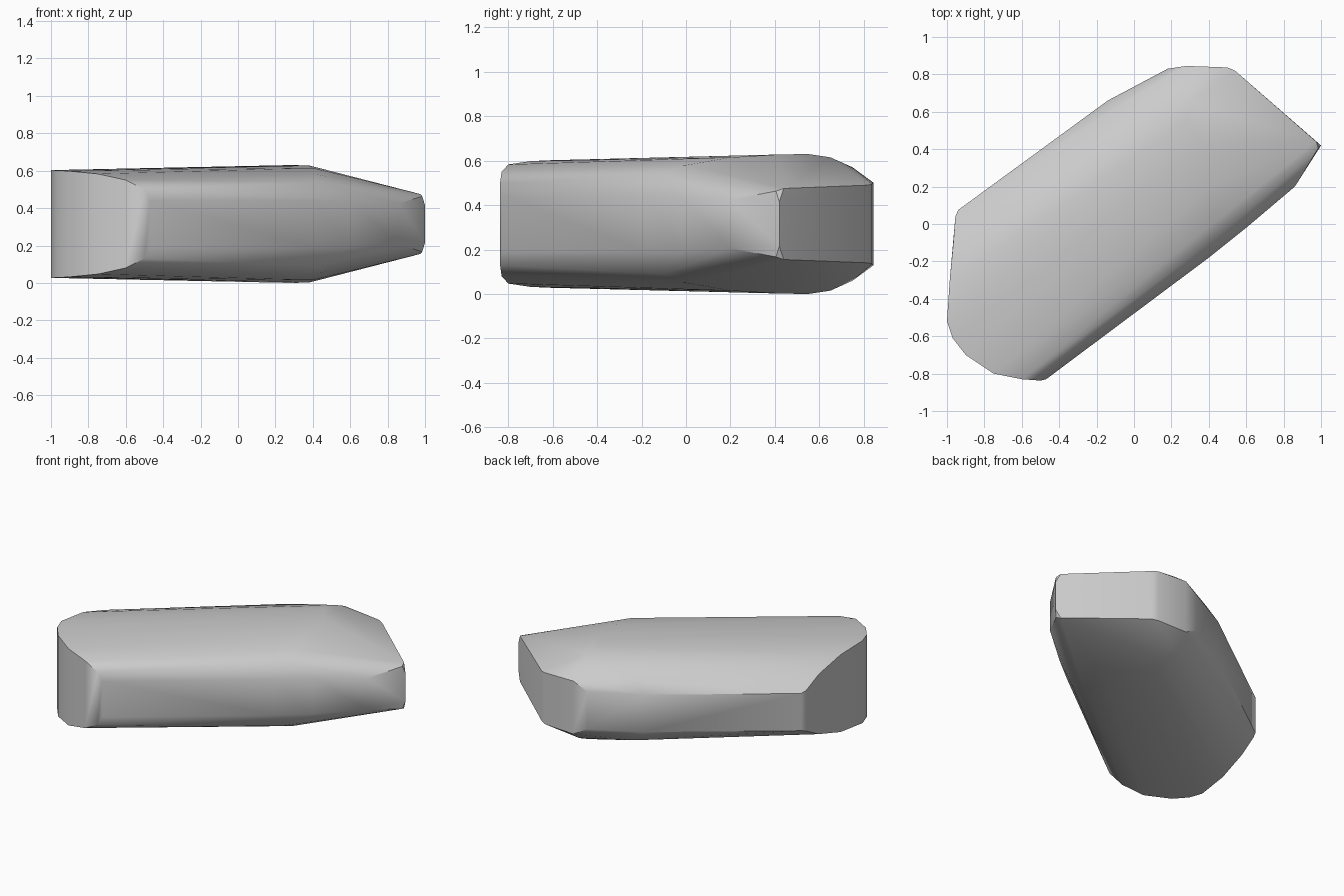
import bpy, bmesh, math

old = bpy.data.objects.get("Cube")
if old:
    bpy.data.objects.remove(old)

MID = 0.315  # height of the symmetry plane

# Rib outlines as (x, y, half height) along the body
rounded_front_rib = [
    (-.47, -.83, .125), (-.50, -.837, .185), (-.60, -.83, .235), (-.75, -.80, .268),
    (-.90, -.70, .283), (-.97, -.61, .287), (-1.0, -.52, .288), (-.985, -.30, .27),
    (-.965, -.09, .21), (-.955, .04, .14), (-.94, .075, .13)]
shoulder_rib = [
    (.40, -.18, .125), (.42, -.10, .225), (.42, 0, .265), (.40, .20, .30),
    (.38, .42, .313), (.28, .55, .315), (.10, .60, .265), (-.05, .65, .215), (-.14, .66, .13)]
taper_rib = [
    (.60, -.02, .125), (.86, .20, .11), (.30, .65, .30), (.30, .75, .255)]
chisel_end_rib = [
    (1.0, .42, .10), (.985, .405, .148), (.975, .44, .16), (.54, .82, .175),
    (.50, .837, .18), (.28, .845, .185), (.18, .83, .13)]

# Mirror every rib about the middle and wrap a convex skin over them
bm = bmesh.new()
for rib in (rounded_front_rib, shoulder_rib, taper_rib, chisel_end_rib):
    for x, y, half in rib:
        for side in (1, -1):
            bm.verts.new((x, y, MID + side * half))
hull = bmesh.ops.convex_hull(bm, input=bm.verts)
inner = [v for v in bm.verts if not v.link_faces]
bmesh.ops.delete(bm, geom=inner, context='VERTS')
bmesh.ops.dissolve_limit(bm, angle_limit=math.radians(1), verts=bm.verts, edges=bm.edges)
bmesh.ops.recalc_face_normals(bm, faces=bm.faces)

mesh = bpy.data.meshes.new("body")
bm.to_mesh(mesh)
bm.free()
body = bpy.data.objects.new("body", mesh)
bpy.context.collection.objects.link(body)

# Plain grey finish
grey = bpy.data.materials.new("light_grey")
grey.use_nodes = True
colour = (.6, .6, .6, 1)
grey.diffuse_color = colour
grey.node_tree.nodes["Principled BSDF"].inputs["Base Color"].default_value = colour
mesh.materials.append(grey)

# Smooth flanks with crisp end faces
bpy.ops.object.select_all(action='DESELECT')
body.select_set(True)
bpy.context.view_layer.objects.active = body
bpy.ops.object.shade_smooth_by_angle(angle=math.radians(32))
